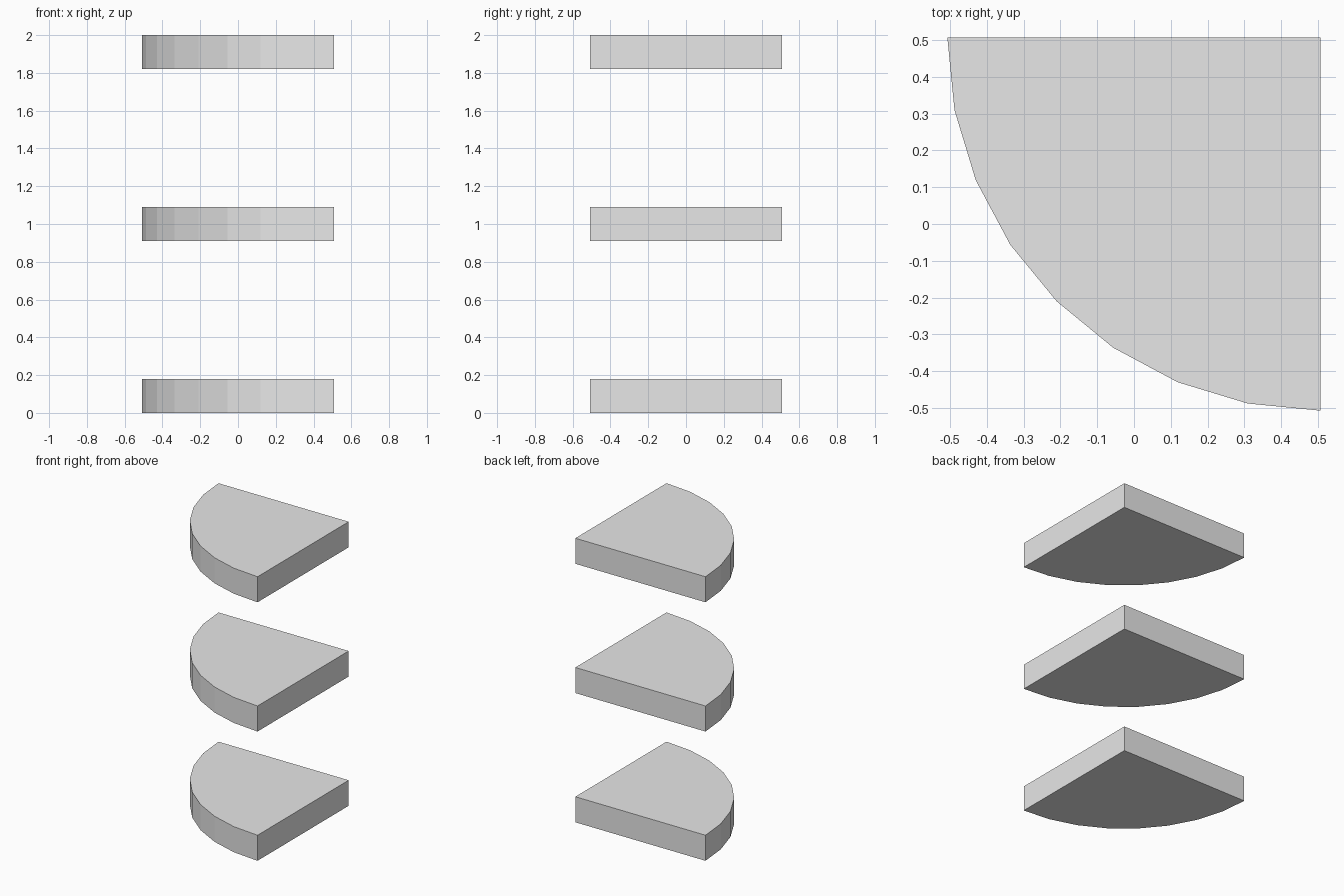
import bpy, bmesh
from math import sin, cos, pi

cube = bpy.data.objects.get("Cube")
if cube:
    bpy.data.objects.remove(cube, do_unlink=True)

RADIUS = 1.014
THICKNESS = 0.18
SEGMENTS = 8

grey = bpy.data.materials.new("light grey")
grey.use_nodes = True
colour = (0.8, 0.8, 0.8, 1)
grey.diffuse_color = colour
grey.node_tree.nodes["Principled BSDF"].inputs["Base Color"].default_value = colour


def quarter_shelf(name, z):
    """Quarter-round slab with its square corner at the back left."""
    corner = RADIUS / 2
    bm = bmesh.new()
    outline = [bm.verts.new((corner, corner, 0))]
    for i in range(SEGMENTS + 1):
        a = pi + i * pi / 2 / SEGMENTS
        outline.append(bm.verts.new((corner + RADIUS * cos(a), corner + RADIUS * sin(a), 0)))
    base = bm.faces.new(outline)
    top = bmesh.ops.extrude_face_region(bm, geom=[base], use_keep_orig=True)
    bmesh.ops.translate(bm, vec=(0, 0, THICKNESS),
                        verts=[v for v in top["geom"] if isinstance(v, bmesh.types.BMVert)])
    bmesh.ops.recalc_face_normals(bm, faces=bm.faces)
    mesh = bpy.data.meshes.new(name)
    bm.to_mesh(mesh)
    bm.free()
    mesh.materials.append(grey)
    shelf = bpy.data.objects.new(name, mesh)
    shelf.location.z = z
    bpy.context.collection.objects.link(shelf)


# Three evenly spaced corner shelves
for i, name in enumerate(("bottom_shelf", "middle_shelf", "top_shelf")):
    quarter_shelf(name, i * (2 - THICKNESS) / 2)
